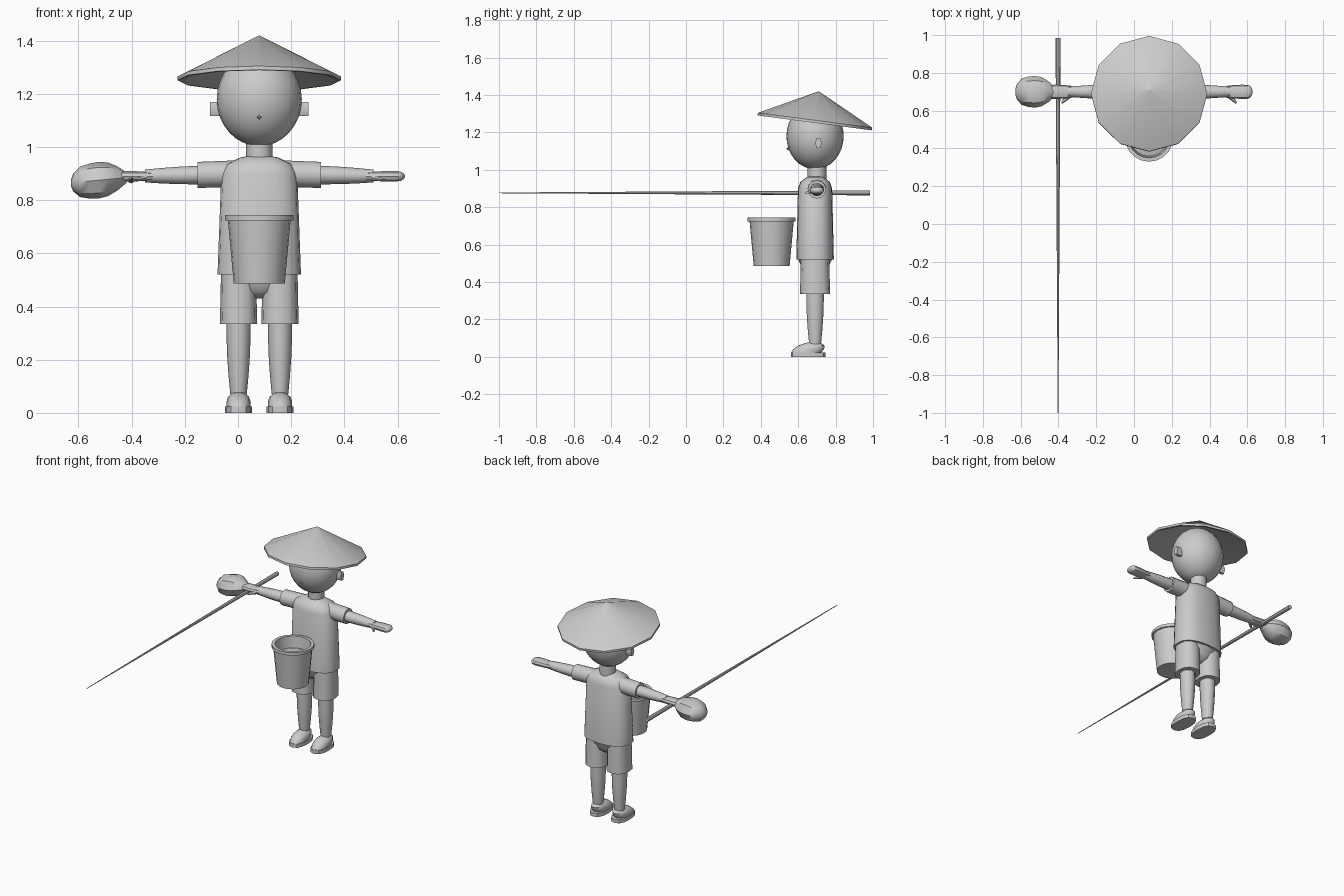
import bpy, bmesh, math
from mathutils import Vector, Matrix

if "Cube" in bpy.data.objects:
    bpy.data.objects.remove(bpy.data.objects["Cube"])

grey = bpy.data.materials.new("plain grey")
grey.use_nodes = True
colour = (0.6, 0.6, 0.6, 1)
grey.diffuse_color = colour
grey.node_tree.nodes["Principled BSDF"].inputs["Base Color"].default_value = colour

# Shared positions: body middle, arm height, bucket middle
body_x, body_y = 0.08, 0.69
arm_y, arm_z = 0.7, 0.89
bucket_y = 0.458
RIGHT_AXES = {0: (1, 2), 1: (0, 2), 2: (0, 1)}


def finish(name, bm):
    bmesh.ops.recalc_face_normals(bm, faces=bm.faces)
    mesh = bpy.data.meshes.new(name)
    bm.to_mesh(mesh)
    bm.free()
    mesh.materials.append(grey)
    part = bpy.data.objects.new(name, mesh)
    bpy.context.collection.objects.link(part)
    bpy.ops.object.select_all(action='DESELECT')
    part.select_set(True)
    bpy.context.view_layer.objects.active = part
    bpy.ops.object.shade_smooth_by_angle(angle=math.radians(40))


def skin(name, rings, axis, flat=1, sides=12, power=2, placement=Matrix()):
    """Join (centre, radius) rings, each square to the axis, and cap both ends."""
    bm = bmesh.new()
    loops = []
    for centre, radius in rings:
        loop = []
        for i in range(sides):
            turn = math.tau * i / sides
            point = Vector(centre)
            for k, wave, size in zip(RIGHT_AXES[axis], (math.cos(turn), math.sin(turn)), (1, flat)):
                point[k] += math.copysign(abs(wave) ** (2 / power), wave) * radius * size
            loop.append(bm.verts.new(placement @ point))
        loops.append(loop)
    for lower, upper in zip(loops, loops[1:]):
        for i in range(sides):
            bm.faces.new((lower[i - 1], lower[i], upper[i], upper[i - 1]))
    bm.faces.new(loops[0])
    bm.faces.new(loops[-1])
    finish(name, bm)


def tube(name, start, end, start_radius, end_radius, bulge=0, dome=0, **options):
    """Tapered tube, optionally swollen midway and rounded off past its end."""
    start, end = Vector(start), Vector(end)
    along = end - start
    steps = 4 if bulge else 1
    rings = []
    for i in range(steps + 1):
        t = i / steps
        radius = start_radius + (end_radius - start_radius) * t + bulge * math.sin(math.pi * t)
        rings.append((start + along * t, radius))
    if dome:
        for angle in map(math.radians, (30, 60, 80)):
            rings.append((end + along.normalized() * dome * math.sin(angle), end_radius * math.cos(angle)))
    axis = max(range(3), key=lambda k: abs(along[k]))
    skin(name, rings, axis, **options)


def upright(name, bottom, top, bottom_radius, top_radius, x=body_x, y=body_y, **options):
    tube(name, (x, y, bottom), (x, y, top), bottom_radius, top_radius, **options)


def turned(name, profile, placement, sides):
    """Body of revolution from (radius, height) points."""
    skin(name, [((0, 0, z), r) for r, z in profile], 2, sides=sides, placement=placement)


# Conical hat: thin shell tipped down at the back
brim, peak, thickness = 0.308, 0.156, 0.014
tilt = Matrix.Translation((body_x, body_y, 1.265)) @ Matrix.Rotation(math.radians(-7.4), 4, 'X')
turned("hat", [(0.001, peak - 2 * thickness), (brim - thickness, -thickness), (brim, -thickness),
               (brim, 0), (0.001, peak)], tilt, sides=12)

# Head, nose and neck
bm = bmesh.new()
bmesh.ops.create_uvsphere(bm, u_segments=24, v_segments=16, radius=1)
bm.transform(Matrix.Translation((body_x, body_y, 1.18)) @ Matrix.Diagonal((0.16, 0.153, 0.177, 1)))
finish("head", bm)
tube("nose", (body_x, 0.56, 1.113), (body_x, 0.538, 1.113), 0.013, 0.004, sides=4)
upright("neck", 0.94, 1.03, 0.05, 0.05, y=arm_y)

# Shirt with rounded shoulders, and the rounded seat of the shorts
upright("shirt", 0.52, 0.9, 0.157, 0.143, flat=0.64, dome=0.07, sides=20, power=2.5)
upright("shorts_seat", 0.53, 0.48, 0.145, 0.11, flat=0.65, dome=0.05)

for side, name in ((-1, "right"), (1, "left")):
    # Shorts leg, leg, foot and sandal sole
    leg_x = body_x + side * 0.078
    upright(name + "_shorts_leg", 0.335, 0.53, 0.07, 0.066, x=leg_x, flat=1.15, power=2.4)
    upright(name + "_leg", 0.07, 0.35, 0.031, 0.046, x=leg_x, bulge=0.004, flat=1.08, sides=10)
    tube(name + "_foot", (leg_x, 0.64, 0.02), (leg_x, 0.655, 0.04), 0.044, 0.046,
         flat=1.8, dome=0.05, power=2.3)
    upright(name + "_sandal_sole", 0, 0.024, 0.05, 0.05, x=leg_x, y=0.653, flat=1.85, power=2.5)

    # Ear, sleeve, arm, flat hand and thumb, placed outward from the body middle
    def limb(part, inner, outer, *radii, y=arm_y, z=arm_z, reach=0, drop=0, **options):
        tube(name + part, (body_x + side * inner, y, z),
             (body_x + side * outer, y - reach, z - drop), *radii, **options)

    limb("_ear", 0.14, 0.186, 0.018, 0.018, y=0.708, z=1.143, flat=1.7, sides=6)
    limb("_sleeve", 0.08, 0.233, 0.05, 0.049, z=0.9, drop=0.005)
    limb("_arm", 0.2, 0.43, 0.038, 0.026, z=0.895, drop=0.004, bulge=0.003, flat=0.92)
    limb("_hand", 0.4, 0.52, 0.03, 0.037, bulge=0.003, dome=0.028, flat=0.54, sides=10, power=2.5)
    limb("_thumb", 0.42, 0.455, 0.016, 0.011, y=0.68, z=0.885, reach=0.03, drop=0.006,
         dome=0.012, flat=0.7, sides=6)

# Rounded bundle at the right hand, and the long tapering pole
tube("hand_bundle", (-0.42, arm_y, 0.885), (-0.56, arm_y, 0.872), 0.025, 0.08,
     bulge=0.025, dome=0.07, flat=0.82, sides=8)
tube("pole", (-0.402, 0.985, 0.877), (-0.402, -1, 0.877), 0.0135, 0.002, sides=8)

# Hollow bucket with a rim, and its contents
floor, top, rim, lip = 0.487, 0.744, 0.128, 0.02
turned("bucket", [(0.085, floor + lip), (rim - lip, top), (rim, top), (rim, top - lip),
                  (rim - lip / 2, top - lip), (0.096, floor)],
       Matrix.Translation((body_x, bucket_y, 0)), sides=20)
upright("bucket_contents", 0.64, 0.67, 0.1, 0.1, y=bucket_y, dome=0.01, sides=20)
